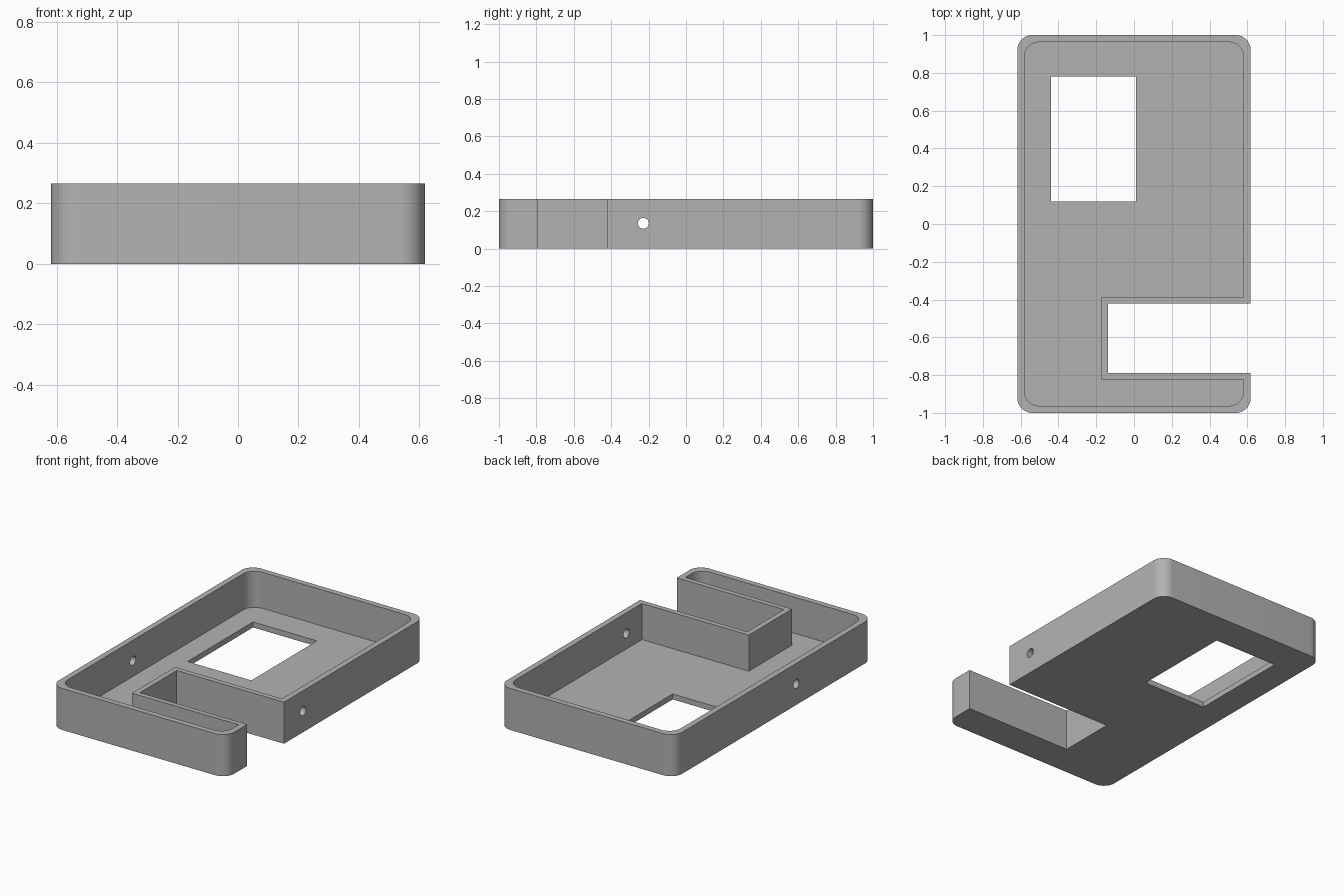
import bpy
import bmesh
from math import cos, sin, pi, radians

if "Cube" in bpy.data.objects:
    bpy.data.objects.remove(bpy.data.objects["Cube"], do_unlink=True)

HALF_X, HALF_Y, HEIGHT = 0.618, 1.0, 0.265
WALL, FLOOR = 0.037, 0.035

grey = bpy.data.materials.new("plain grey")
grey.use_nodes = True
grey.diffuse_color = (0.45, 0.45, 0.45, 1)
grey.node_tree.nodes["Principled BSDF"].inputs["Base Color"].default_value = grey.diffuse_color


def arc(cx, cy, r, start, steps=12):
    """Quarter turn of points, counter-clockwise from a start angle."""
    angles = [start + pi / 2 * i / steps for i in range(steps + 1)]
    return [(cx + r * cos(a), cy + r * sin(a)) for a in angles]


def outline(hx, hy, r, notch_x, notch_low, notch_high):
    """Rounded rectangle with a square notch in its left (+x) edge."""
    points = [(hx, notch_high)]
    corners = [(1, 1), (-1, 1), (-1, -1), (1, -1)]
    for i, (sx, sy) in enumerate(corners):
        points += arc(sx * (hx - r), sy * (hy - r), r, i * pi / 2)
    return points + [(hx, notch_low), (notch_x, notch_low), (notch_x, notch_high)]


def prism(name, points, z0, z1):
    """Extrude a flat outline from z0 to z1."""
    bm = bmesh.new()
    base = bm.faces.new([bm.verts.new((x, y, z0)) for x, y in points])
    top = bmesh.ops.extrude_face_region(bm, geom=[base])["geom"]
    verts = [v for v in top if isinstance(v, bmesh.types.BMVert)]
    bmesh.ops.translate(bm, vec=(0, 0, z1 - z0), verts=verts)
    bmesh.ops.recalc_face_normals(bm, faces=bm.faces)
    mesh = bpy.data.meshes.new(name)
    bm.to_mesh(mesh)
    bm.free()
    obj = bpy.data.objects.new(name, mesh)
    bpy.context.collection.objects.link(obj)
    mesh.materials.append(grey)
    return obj


def cut(target, cutter):
    """Subtract the cutter, then remove it."""
    mod = target.modifiers.new("cut", "BOOLEAN")
    mod.operation = "DIFFERENCE"
    mod.solver = "EXACT"
    mod.object = cutter
    bpy.ops.object.select_all(action="DESELECT")
    bpy.context.view_layer.objects.active = target
    target.select_set(True)
    bpy.ops.object.modifier_apply(modifier=mod.name)
    bpy.data.objects.remove(cutter, do_unlink=True)


# Outer body with the side notch
tray = prism("tray", outline(HALF_X, HALF_Y, 0.08, -0.138, -0.79, -0.42), 0, HEIGHT)

# Hollow inside, leaving the floor and even walls
inside = outline(HALF_X - WALL, HALF_Y - WALL, 0.08, -0.172, -0.822, -0.387)
cut(tray, prism("hollow", inside, FLOOR, HEIGHT + 0.1))

# Rectangular window in the floor
window = [(-0.44, 0.12), (0.01, 0.12), (0.01, 0.78), (-0.44, 0.78)]
cut(tray, prism("window", window, -0.1, FLOOR + 0.1))

# Round hole through both side walls
bpy.ops.mesh.primitive_cylinder_add(vertices=32, radius=0.029, depth=2,
                                    location=(0, -0.228, 0.135),
                                    rotation=(0, pi / 2, 0))
drill = bpy.context.object
drill.data.materials.append(grey)
cut(tray, drill)

bpy.ops.object.shade_smooth_by_angle(angle=radians(30))
